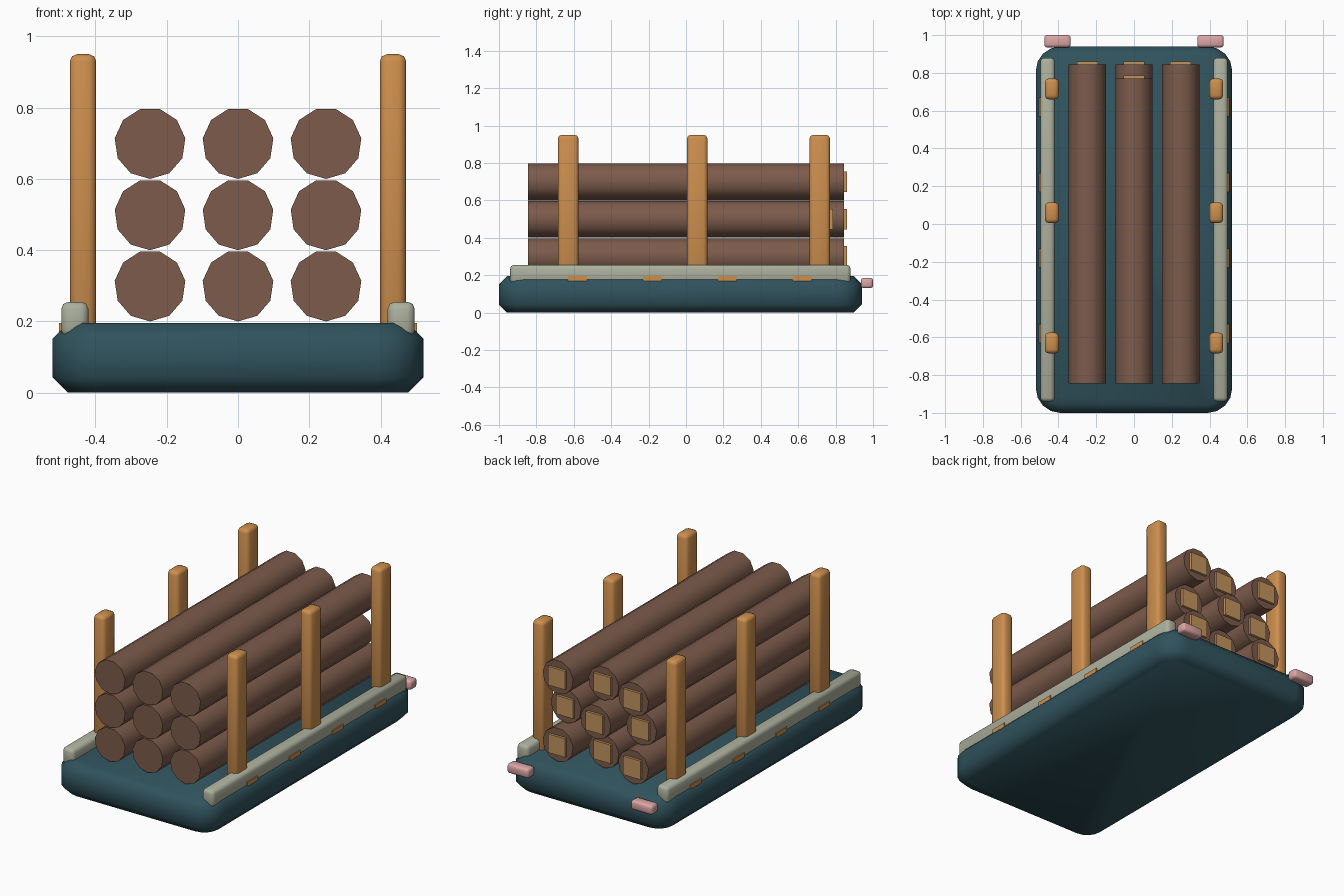
import bpy
import bmesh
import math

if "Cube" in bpy.data.objects:
    bpy.data.objects.remove(bpy.data.objects["Cube"], do_unlink=True)


def material(name, rgb):
    lin = [((c / 255 + 0.055) / 1.055) ** 2.4 for c in rgb] + [1]
    mat = bpy.data.materials.new(name)
    mat.use_nodes = True
    mat.diffuse_color = lin
    bsdf = mat.node_tree.nodes["Principled BSDF"]
    bsdf.inputs["Base Color"].default_value = lin
    bsdf.inputs["Roughness"].default_value = 0.8
    return mat


TEAL = material("dark_teal", (48, 82, 92))
SAGE = material("sage_grey", (172, 176, 157))
OAK = material("orange_wood", (205, 143, 78))
BARK = material("brown_bark", (124, 91, 75))
GRAIN = material("tan_end_grain", (194, 148, 92))
PINK = material("pale_pink", (220, 166, 165))


def add_object(name, bm, mat, angle=50):
    mesh = bpy.data.meshes.new(name)
    bm.to_mesh(mesh)
    bm.free()
    mesh.materials.append(mat)
    obj = bpy.data.objects.new(name, mesh)
    bpy.context.collection.objects.link(obj)
    bpy.ops.object.select_all(action="DESELECT")
    obj.select_set(True)
    bpy.context.view_layer.objects.active = obj
    bpy.ops.object.shade_smooth_by_angle(angle=math.radians(angle))
    return obj


def box_mesh(low, high):
    bm = bmesh.new()
    bmesh.ops.create_cube(bm, size=1)
    for v in bm.verts:
        v.co = [(a + b) / 2 + c * (b - a) for a, b, c in zip(low, high, v.co)]
    return bm


def box(name, low, high, mat, bevel=0.0):
    bm = box_mesh(low, high)
    if bevel:
        bmesh.ops.bevel(bm, geom=bm.edges[:], offset=bevel, segments=2,
                        profile=0.5, affect="EDGES")
    return add_object(name, bm, mat)


def side_box(name, side, x0, x1, y0, y1, z0, z1, mat, bevel=0.0):
    xs = sorted((side * x0, side * x1))
    box(name, (xs[0], y0, z0), (xs[1], y1, z1), mat, bevel)


# Deck: rounded plan corners, then chamfered top and bottom rims
bm = box_mesh((-0.52, -1, 0), (0.52, 0.94, 0.195))
uprights = [e for e in bm.edges if abs(e.verts[0].co.z - e.verts[1].co.z) > 0.1]
bmesh.ops.bevel(bm, geom=uprights, offset=0.13, segments=4, profile=0.5,
                affect="EDGES")
rims = [e for e in bm.edges if abs(e.verts[0].co.z - e.verts[1].co.z) < 0.001]
bmesh.ops.bevel(bm, geom=rims, offset=0.043, segments=1, affect="EDGES")
add_object("deck", bm, TEAL)

# Rails, posts, side markers and rear lamps on both sides
for side, label in ((1, "left"), (-1, "right")):
    side_box(f"{label}_rail", side, 0.42, 0.496, -0.94, 0.88, 0.155, 0.255,
             SAGE, 0.02)
    for i, y in enumerate((-0.63, 0.06, 0.715)):
        side_box(f"{label}_post_{i + 1}", side, 0.398, 0.472, y - 0.055,
                 y + 0.055, 0.17, 0.95, OAK, 0.02)
    for i in range(4):
        y = -0.58 + 0.4 * i
        side_box(f"{label}_side_marker_{i + 1}", side, 0.47, 0.502, y - 0.05,
                 y + 0.05, 0.15, 0.195, OAK)
    side_box(f"{label}_rear_lamp", side, 0.335, 0.475, 0.935, 1, 0.13, 0.186,
             PINK, 0.014)

# Stack of logs, alternately long and short, with a square end-grain plate
SIDES, RADIUS, FRONT = 11, 0.1, -0.845
for row in range(3):
    for col in range(3):
        x, z = 0.247 * (col - 1), 0.3 + 0.2 * row
        back = 0.845 if (row + col) % 2 == 0 else 0.77
        bm = bmesh.new()
        ring = []
        for k in range(SIDES):
            a = -math.pi / 2 + math.tau * k / SIDES
            ring.append(bm.verts.new((x + RADIUS * math.cos(a), FRONT,
                                      z + RADIUS * math.sin(a))))
        cap = bm.faces.new(ring)
        grown = bmesh.ops.extrude_face_region(bm, geom=[cap], use_keep_orig=True)
        for v in grown["geom"]:
            if isinstance(v, bmesh.types.BMVert):
                v.co.y = back
        bmesh.ops.recalc_face_normals(bm, faces=bm.faces[:])
        add_object(f"log_{row + 1}_{col + 1}", bm, BARK)
        box(f"log_end_plate_{row + 1}_{col + 1}",
            (x - 0.056, back - 0.01, z - 0.055),
            (x + 0.056, back + 0.015, z + 0.055), GRAIN)
